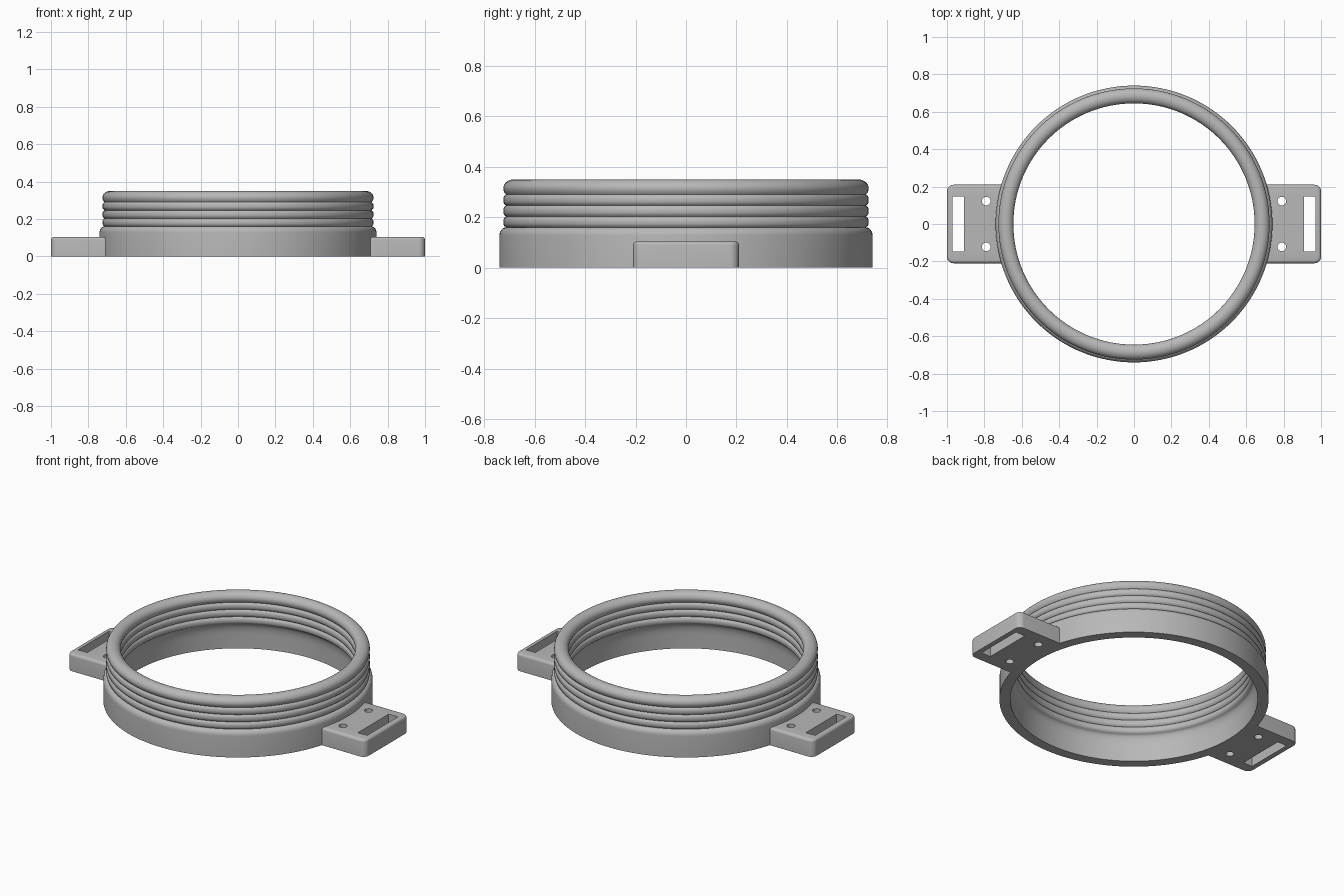
import bpy, bmesh, math
from mathutils import Matrix, Vector

if "Cube" in bpy.data.objects:
    bpy.data.objects.remove(bpy.data.objects["Cube"], do_unlink=True)

grey = bpy.data.materials.new("plain grey")
grey.use_nodes = True
COLOUR = (0.48, 0.48, 0.48, 1)
grey.diffuse_color = COLOUR
grey.node_tree.nodes["Principled BSDF"].inputs["Base Color"].default_value = COLOUR


def add_object(name, bm):
    bmesh.ops.recalc_face_normals(bm, faces=bm.faces)
    mesh = bpy.data.meshes.new(name)
    bm.to_mesh(mesh)
    bm.free()
    mesh.materials.append(grey)
    obj = bpy.data.objects.new(name, mesh)
    bpy.context.collection.objects.link(obj)
    return obj


def activate(obj):
    bpy.ops.object.select_all(action='DESELECT')
    obj.select_set(True)
    bpy.context.view_layer.objects.active = obj


def smooth(obj):
    activate(obj)
    bpy.ops.object.shade_smooth_by_angle(angle=math.radians(32))


def lathe(name, profile, segments=128):
    """Revolve a closed (radius, height) outline around z."""
    bm = bmesh.new()
    rings = []
    for i in range(segments):
        a = 2 * math.pi * i / segments
        rings.append([bm.verts.new((r * math.cos(a), r * math.sin(a), z)) for r, z in profile])
    n = len(profile)
    for i in range(segments):
        a, b = rings[i], rings[(i + 1) % segments]
        for j in range(n):
            k = (j + 1) % n
            bm.faces.new((a[j], b[j], b[k], a[k]))
    return add_object(name, bm)


# Ribbed collar: straight skirt, three ribs, rounded lip
GROOVES = [0.16, 0.203, 0.247, 0.29]
MID, HALF, DEPTH, STEPS = 0.685, 0.04, 0.011, 6


def rib_side(sign):
    """Rib bulges from bottom to top on one side of the wall."""
    pts = []
    for low, high in zip(GROOVES, GROOVES[1:]):
        for s in range(STEPS):
            t = s / STEPS
            bulge = math.sqrt(1 - (2 * t - 1) ** 2)
            pts.append((MID + sign * (HALF - DEPTH * (1 - bulge)), low + (high - low) * t))
    pts.append((MID + sign * (HALF - DEPTH), GROOVES[-1]))
    return pts


lip = [(MID + HALF * math.cos(a), 0.314 + 0.036 * math.sin(a))
       for a in (math.pi * i / 16 for i in range(17))]
shoulder = [(0.714 + 0.026 * math.cos(a), 0.128 + 0.032 * math.sin(a))
            for a in (math.pi / 2 * i / 6 for i in range(6))]
funnel = [(0.656 + 0.024 * math.cos(a), 0.09 + 0.07 * math.sin(a))
          for a in (math.pi / 2 * i / 6 for i in range(5, -1, -1))]
outline = ([(0.74, 0)] + shoulder + rib_side(1)
           + [(0.722, 0.3)] + lip + [(0.648, 0.3)]
           + rib_side(-1)[::-1] + funnel + [(0.68, 0)])
smooth(lathe("ribbed_collar", outline))


def box(bm, low, high):
    low, high = Vector(low), Vector(high)
    mat = Matrix.Translation((low + high) / 2) @ Matrix.Diagonal((*(high - low), 1))
    bmesh.ops.create_cube(bm, size=1, matrix=mat)


def strap_tab(name, side):
    # Plate with rounded outer corners and softened top edge
    bm = bmesh.new()
    box(bm, (0.7, -0.21, 0), (1, 0.21, 0.105))
    corners = [e for e in bm.edges if all(v.co.x > 0.9 for v in e.verts)
               and abs(e.verts[0].co.z - e.verts[1].co.z) > 0.05]
    bmesh.ops.bevel(bm, geom=corners, offset=0.035, segments=6, profile=0.5, affect='EDGES')
    rim = [e for e in bm.edges if all(v.co.z > 0.1 for v in e.verts)
           and not all(v.co.x < 0.71 for v in e.verts)]
    bmesh.ops.bevel(bm, geom=rim, offset=0.016, segments=4, profile=0.5, affect='EDGES')
    tab = add_object(name, bm)

    # Strap slot and two screw holes cut right through
    bm = bmesh.new()
    box(bm, (0.908, -0.147, -0.1), (0.97, 0.147, 0.2))
    for y in (-0.122, 0.122):
        bmesh.ops.create_cone(bm, cap_ends=True, segments=32, radius1=0.023, radius2=0.023,
                              depth=0.4, matrix=Matrix.Translation((0.79, y, 0.05)))
    cutter = add_object(name + "_cutter", bm)
    cutter.hide_render = True
    if side < 0:
        for obj in (tab, cutter):
            obj.data.transform(Matrix.Rotation(math.pi, 4, 'Z'))
    cut = tab.modifiers.new("openings", 'BOOLEAN')
    cut.operation = 'DIFFERENCE'
    cut.solver = 'EXACT'
    cut.object = cutter
    activate(tab)
    bpy.ops.object.modifier_apply(modifier=cut.name)
    bpy.data.objects.remove(cutter, do_unlink=True)
    smooth(tab)


strap_tab("left_strap_tab", 1)
strap_tab("right_strap_tab", -1)
